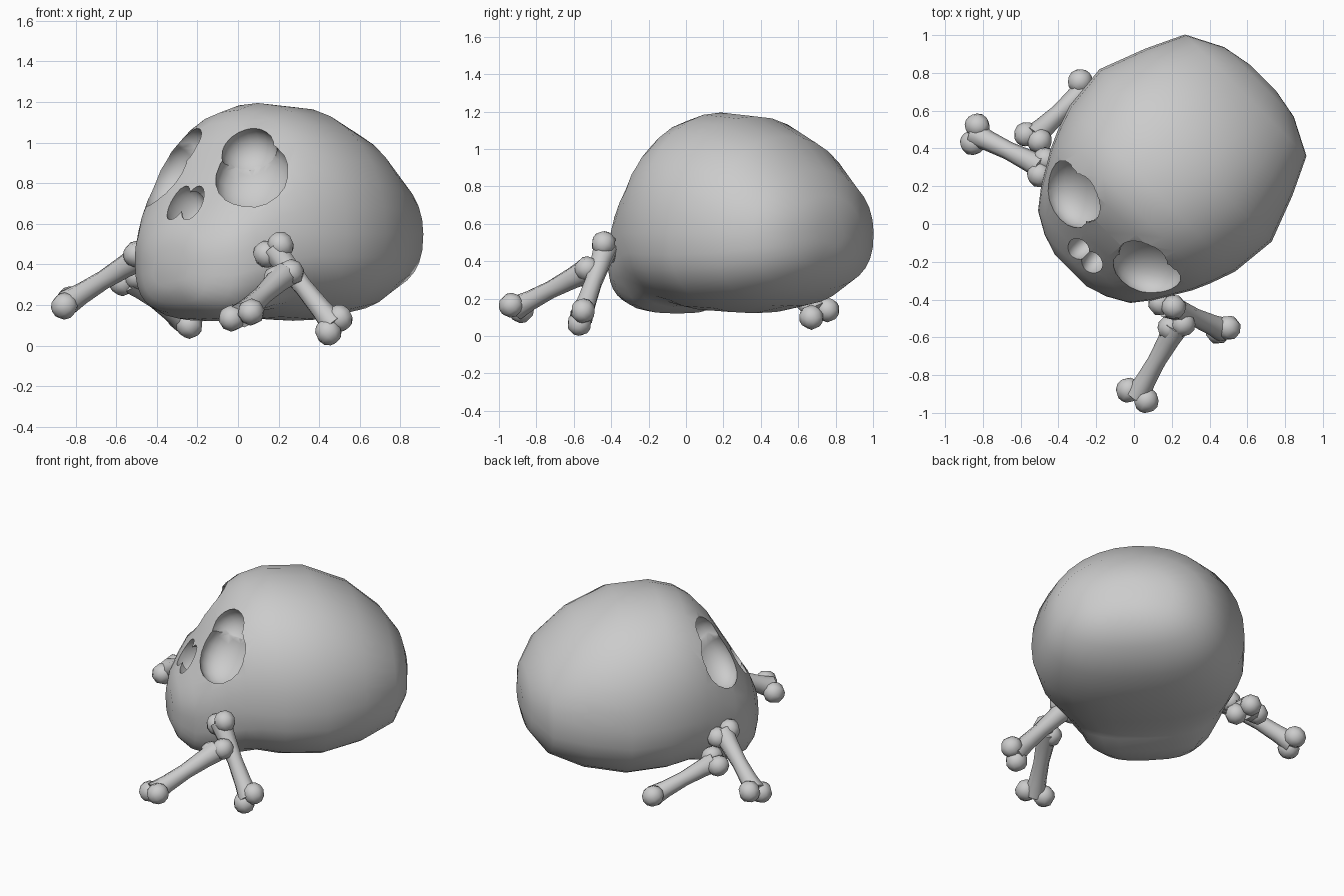
import bpy, bmesh, math
from mathutils import Vector, Matrix

if "Cube" in bpy.data.objects:
    bpy.data.objects.remove(bpy.data.objects["Cube"])

bone_mat = bpy.data.materials.new("bone_grey")
bone_mat.diffuse_color = (0.6, 0.6, 0.6, 1)
bone_mat.use_nodes = True
bone_mat.node_tree.nodes["Principled BSDF"].inputs["Base Color"].default_value = bone_mat.diffuse_color
R2 = math.sqrt(2)


def world(s, u, z):
    """Skull frame (sideways, forward, up) to world: the face looks to -x -y."""
    return Vector(((s - u) / R2 - 0.045, (-s - u) / R2 + 0.045, z))


def make(name, bm, smooth=80):
    bmesh.ops.recalc_face_normals(bm, faces=bm.faces[:])
    me = bpy.data.meshes.new(name)
    bm.to_mesh(me)
    bm.free()
    ob = bpy.data.objects.new(name, me)
    bpy.context.collection.objects.link(ob)
    me.materials.append(bone_mat)
    bpy.ops.object.select_all(action='DESELECT')
    bpy.context.view_layer.objects.active = ob
    ob.select_set(True)
    bpy.ops.object.shade_smooth_by_angle(angle=math.radians(smooth))
    return ob


# Skull: sections from back to front (forward, half width, bottom, top, middle)
sections = [
    (-1.03, 0.10, 0.48, 0.64, 0.56), (-1.00, 0.26, 0.37, 0.75, 0.56),
    (-0.90, 0.455, 0.25, 0.89, 0.55), (-0.70, 0.55, 0.16, 1.07, 0.55),
    (-0.45, 0.645, 0.122, 1.175, 0.55), (-0.20, 0.62, 0.135, 1.195, 0.55),
    (-0.06, 0.57, 0.16, 1.16, 0.55), (0.03, 0.53, 0.15, 1.10, 0.55),
    (0.13, 0.47, 0.12, 0.99, 0.53), (0.22, 0.415, 0.13, 0.84, 0.50),
    (0.31, 0.345, 0.16, 0.69, 0.44), (0.375, 0.23, 0.21, 0.59, 0.42),
    (0.41, 0.12, 0.29, 0.50, 0.40),
]
N = 32
bm = bmesh.new()
rings = []
for u, w, zb, zt, zm in sections:
    front = min(1, max(0, (u + 0.06) / 0.2))
    ring = []
    for i in range(N):
        a = 2 * math.pi * i / N
        c, d = math.cos(a), math.sin(a)
        e = 2 / (2.1 if d > 0 else 2.5 + 0.5 * front)
        s = math.copysign(abs(c) ** e, c) * w
        z = zm + math.copysign(abs(d) ** e, d) * ((zt - zm) if d > 0 else (zm - zb))
        # the jaw steps in below the cheeks
        if front > 0 and z < 0.42:
            limit = 0.29 + 0.11 * min(1, max(0, (z - 0.13) / 0.15)) + max(0, z - 0.28) * 1.0
            if abs(s) > limit:
                s += (math.copysign(limit, s) - s) * front
        ring.append(bm.verts.new(world(s, u, z)))
    rings.append(ring)
for r1, r2 in zip(rings, rings[1:]):
    for i in range(N):
        j = (i + 1) % N
        bm.faces.new((r1[i], r1[j], r2[j], r2[i]))
bm.faces.new(rings[0])
bm.faces.new(rings[-1])
skull = make("skull", bm)


# Eye sockets, brow dents and nose hollow, cut with flattened ellipsoids
def cut(name, center, normal, radii):
    n = (world(*normal) - world(0, 0, 0)).normalized()
    rot = n.to_track_quat('Z', 'Y').to_matrix().to_4x4()
    bm = bmesh.new()
    bmesh.ops.create_uvsphere(
        bm, u_segments=20, v_segments=12, radius=1,
        matrix=Matrix.Translation(world(*center)) @ rot @ Matrix.Diagonal((*radii, 1)))
    cutter = make(name, bm)
    mod = skull.modifiers.new(name, 'BOOLEAN')
    mod.operation, mod.object, mod.solver = 'DIFFERENCE', cutter, 'EXACT'
    bpy.context.view_layer.objects.active = skull
    bpy.ops.object.modifier_apply(modifier=name)
    bpy.data.objects.remove(cutter)


for side in (-1, 1):
    cut("eye_socket", (side * 0.275, 0.105, 0.825), (side * 0.36, 0.76, 0.54), (0.19, 0.205, 0.13))
    cut("brow_dent", (side * 0.215, 0.07, 0.945), (side * 0.28, 0.62, 0.72), (0.14, 0.14, 0.12))
    cut("nose_hollow", (side * 0.045, 0.25, 0.67), (side * 0.1, 0.75, 0.6), (0.07, 0.115, 0.12))
bpy.context.view_layer.objects.active = skull
skull.select_set(True)
bpy.ops.object.shade_smooth_by_angle(angle=math.radians(80))


# Leg bones: a waisted shaft with two knobs at each end
def bone(name, k1, k2, k3, k4):
    knobs = [Vector(k) for k in (k1, k2, k3, k4)]
    p, q = (knobs[0] + knobs[1]) / 2, (knobs[2] + knobs[3]) / 2
    rot = (q - p).to_track_quat('Z', 'Y').to_matrix()
    bm = bmesh.new()
    rings = []
    for t, r in ((0, 0.068), (0.2, 0.057), (0.5, 0.048), (0.8, 0.054), (1, 0.066)):
        rings.append([bm.verts.new(p.lerp(q, t) + rot @ Vector(
            (r * math.cos(i * math.pi / 4), r * math.sin(i * math.pi / 4), 0))) for i in range(8)])
    for r1, r2 in zip(rings, rings[1:]):
        for i in range(8):
            j = (i + 1) % 8
            bm.faces.new((r1[i], r1[j], r2[j], r2[i]))
    bm.faces.new(rings[0])
    bm.faces.new(rings[-1])
    for k in knobs:
        bmesh.ops.create_uvsphere(bm, u_segments=8, v_segments=6, radius=0.067,
                                  matrix=Matrix.Translation(k) @ rot.to_4x4())
    make(name, bm)


bone("right_upper_bone", (.21, -.44, .495), (.14, -.42, .45), (.445, -.57, .067), (.50, -.55, .135))
bone("right_lower_bone", (.26, -.53, .36), (.19, -.55, .33), (-.03, -.88, .135), (.065, -.935, .165))
bone("left_upper_bone", (-.50, .26, .45), (-.47, .34, .42), (-.83, .52, .225), (-.855, .43, .195))
bone("left_lower_bone", (-.57, .475, .31), (-.50, .44, .34), (-.285, .755, .14), (-.24, .67, .10))
